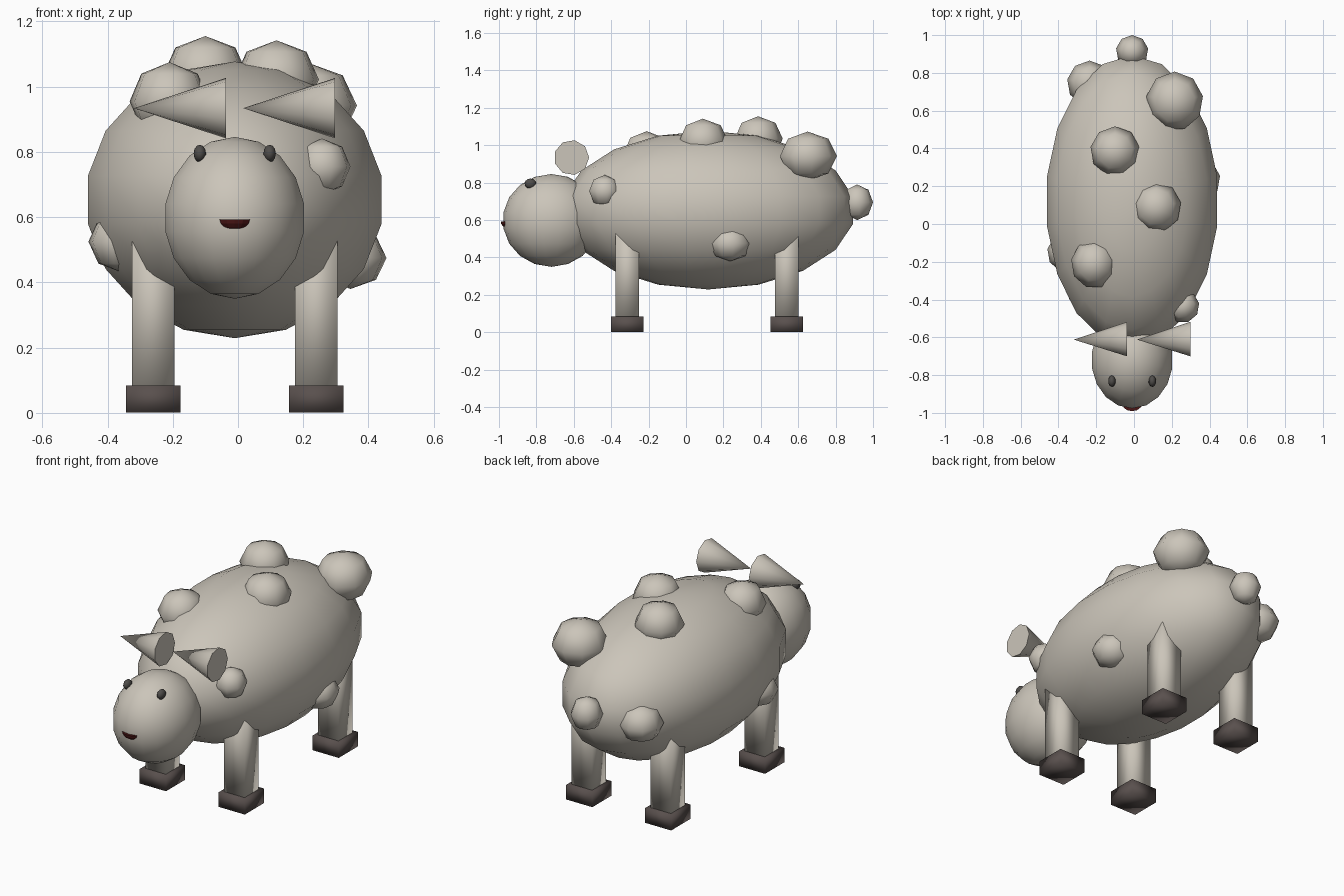
import bpy, bmesh, math
from mathutils import Matrix, Vector

if "Cube" in bpy.data.objects:
    bpy.data.objects.remove(bpy.data.objects["Cube"])


def colour(name, rgb):
    m = bpy.data.materials.new(name)
    m.diffuse_color = (*rgb, 1)
    m.use_nodes = True
    m.node_tree.nodes["Principled BSDF"].inputs["Base Color"].default_value = m.diffuse_color
    return m


WOOL = colour("warm_grey", (0.60, 0.56, 0.49))
HOOF = colour("dark_brown", (0.10, 0.08, 0.075))
DARK = colour("charcoal", (0.08, 0.075, 0.07))
RED = colour("dark_red", (0.07, 0.008, 0.008))


def finish(name, bm, mat, smooth=True):
    bmesh.ops.recalc_face_normals(bm, faces=bm.faces)
    for f in bm.faces:
        f.smooth = smooth
    me = bpy.data.meshes.new(name)
    bm.to_mesh(me)
    bm.free()
    me.materials.append(mat)
    ob = bpy.data.objects.new(name, me)
    bpy.context.collection.objects.link(ob)
    return ob


def place(loc, size):
    return Matrix.Translation(loc) @ Matrix.Diagonal((*size, 1))


def ball(name, loc, radii, mat=WOOL, seg=9, rings=4):
    bm = bmesh.new()
    bmesh.ops.create_uvsphere(bm, u_segments=seg, v_segments=rings, radius=1,
                              matrix=place(loc, radii))
    return finish(name, bm, mat)


def box(name, loc, size, mat):
    bm = bmesh.new()
    bmesh.ops.create_cube(bm, size=1, matrix=place(loc, size))
    return finish(name, bm, mat)


# Body, head and tail
ball("body", (-0.01, 0.12, 0.653), (0.464, 0.785, 0.424), seg=18, rings=9)
ball("head", (-0.01, -0.72, 0.598), (0.219, 0.26, 0.248), seg=18, rings=9)
ball("tail", (-0.01, 0.915, 0.695), (0.086, 0.085, 0.095))

# Wool tufts: centre, radii
tufts = [
    ((0.215, 0.65, 0.942), (0.152, 0.157, 0.131)),
    ((-0.10, 0.385, 1.035), (0.132, 0.132, 0.12)),
    ((0.118, 0.09, 1.022), (0.132, 0.135, 0.12)),
    ((-0.21, -0.21, 0.955), (0.124, 0.132, 0.12)),
    ((-0.235, 0.745, 0.64), (0.12, 0.12, 0.105)),
    ((0.258, -0.435, 0.755), (0.088, 0.088, 0.086)),
    ((0.345, 0.235, 0.475), (0.112, 0.116, 0.095)),
    ((-0.355, -0.15, 0.525), (0.105, 0.105, 0.095)),
]
for i, (loc, radii) in enumerate(tufts):
    ball(f"wool_tuft_{i + 1}", loc, radii)

# Legs and hooves
for xn, x in (("left", -0.26), ("right", 0.24)):
    for yn, y in (("front", -0.313), ("back", 0.538)):
        box(f"{yn}_{xn}_leg", (x, y, 0.32), (0.13, 0.126, 0.54), WOOL)
        box(f"{yn}_{xn}_hoof", (x, y, 0.042), (0.167, 0.174, 0.083), HOOF)

# Horns: cones lying sideways, both pointing to -x
for side, x in (("left", -0.178), ("right", 0.157)):
    bm = bmesh.new()
    bmesh.ops.create_cone(
        bm, cap_ends=True, segments=9, radius1=0.094, radius2=0, depth=0.282,
        matrix=Matrix.Translation((x, -0.612, 0.934))
        @ Matrix.Rotation(-math.pi / 2, 4, 'Y'))
    horn = finish(f"{side}_horn", bm, WOOL)
    for p in horn.data.polygons:
        p.use_smooth = p.normal.x < 0.9

# Eyes
for side, x in (("left", -0.117), ("right", 0.097)):
    ball(f"{side}_eye", (x, -0.832, 0.795), (0.02, 0.031, 0.027), DARK, 10, 6)

# Mouth: lower half of a flattened ball, closed on top
bm = bmesh.new()
bmesh.ops.create_uvsphere(bm, u_segments=12, v_segments=8, radius=1,
                          matrix=place((-0.01, -0.955, 0.594), (0.051, 0.036, 0.036)))
cut = bmesh.ops.bisect_plane(bm, geom=bm.verts[:] + bm.edges[:] + bm.faces[:],
                             plane_co=Vector((0, 0, 0.593)), plane_no=Vector((0, 0, 1)),
                             clear_outer=True)
bmesh.ops.holes_fill(bm, edges=[e for e in bm.edges if e.is_boundary])
finish("mouth", bm, RED, smooth=False)
